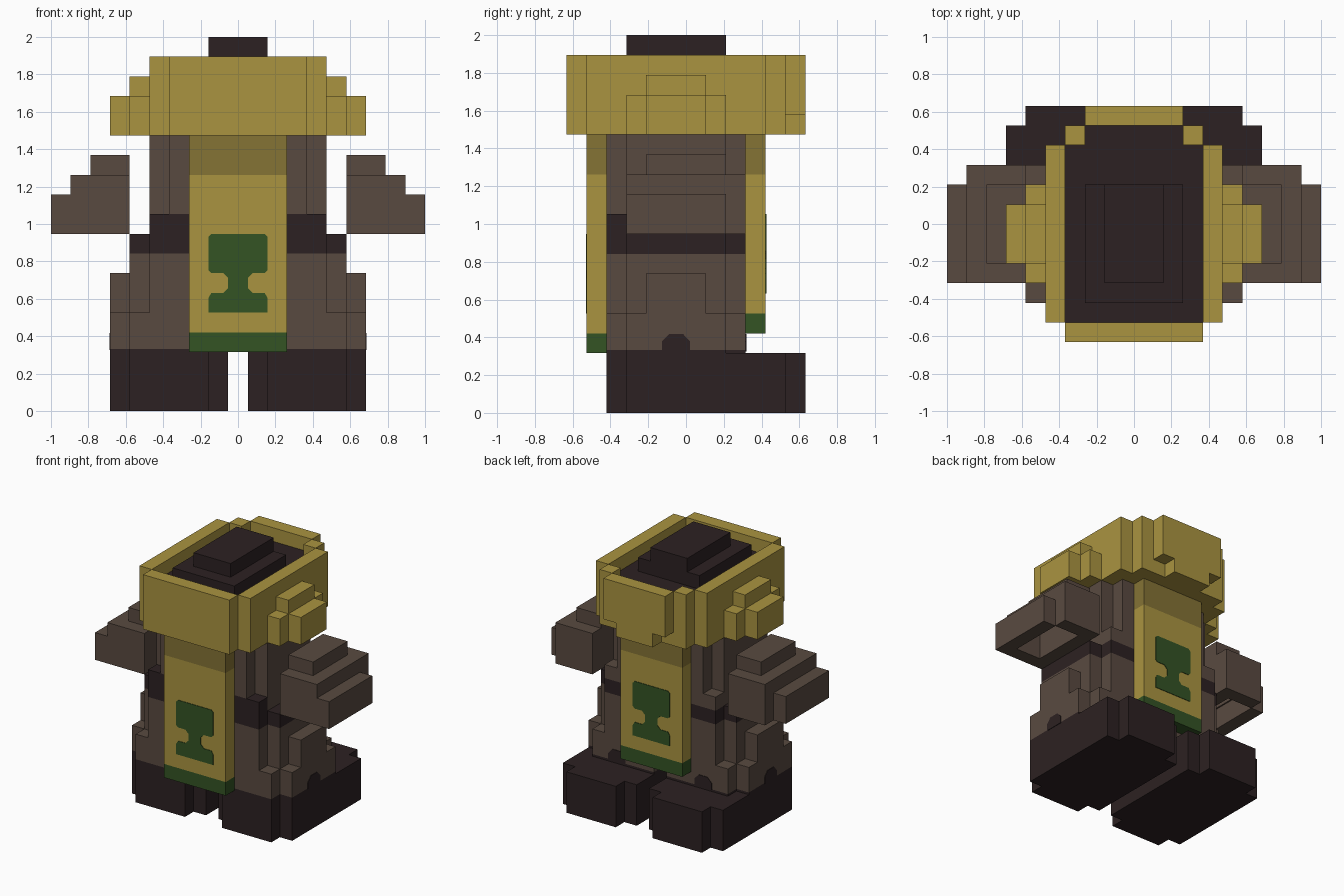
import bpy, bmesh

if "Cube" in bpy.data.objects:
    bpy.data.objects.remove(bpy.data.objects["Cube"])

U = 2 / 19  # edge length of one block


def material(name, hex_code):
    m = bpy.data.materials.new(name)
    rgb = [int(hex_code[i:i + 2], 16) / 255 for i in (0, 2, 4)]
    lin = [c / 12.92 if c <= 0.04045 else ((c + 0.055) / 1.055) ** 2.4 for c in rgb]
    m.diffuse_color = (*lin, 1)
    m.use_nodes = True
    m.node_tree.nodes["Principled BSDF"].inputs["Base Color"].default_value = m.diffuse_color
    return m


YELLOW = material("yellow", "AA9440")
OCHRE = material("shaded_yellow", "857335")
BROWN = material("brown", "594A40")
DARK = material("dark_brown", "2C2122")
GREEN = material("green", "335324")


def finish(name, bm, mat):
    mesh = bpy.data.meshes.new(name)
    bmesh.ops.recalc_face_normals(bm, faces=bm.faces)
    bm.to_mesh(mesh)
    bm.free()
    mesh.materials.append(mat)
    bpy.context.collection.objects.link(bpy.data.objects.new(name, mesh))


def blocks(name, mat, boxes, mirror=False):
    """Boxes in block units as x0, x1, y0, y1, z0, z1."""
    bm = bmesh.new()
    for x0, x1, y0, y1, z0, z1 in boxes:
        for s in ((1, -1) if mirror else (1,)):
            verts = bmesh.ops.create_cube(bm, size=1)["verts"]
            for v in verts:
                v.co = (s * U * ((x0 + x1) / 2 + v.co.x * (x1 - x0)),
                        U * ((y0 + y1) / 2 + v.co.y * (y1 - y0)),
                        U * ((z0 + z1) / 2 + v.co.z * (z1 - z0)))
    finish(name, bm, mat)


def plate(name, mat, profile, place, normal):
    """Thin plate extruded from a 2D profile."""
    bm = bmesh.new()
    face = bm.faces.new([bm.verts.new(place(a * U, b * U)) for a, b in profile])
    ext = bmesh.ops.extrude_face_region(bm, geom=[face])["geom"]
    moved = [g for g in ext if isinstance(g, bmesh.types.BMVert)]
    bmesh.ops.translate(bm, verts=moved, vec=[n * 0.004 for n in normal])
    finish(name, bm, mat)


# Feet and dark boot tops
blocks("feet", DARK, [(.5, 6.5, -3, 5, 0, 3), (1.5, 5.5, -4, 6, 0, 3)], True)
blocks("boot_tops", DARK, [(.5, 6.5, -3, 2, 3, 3.16), (.5, 5.5, -4, 3, 3, 3.16)], True)

# Legs with stepped hips
blocks("legs", BROWN, [(.5, 6.5, -3, 2, 3.16, 5), (.5, 5.5, -4, 3, 3.16, 5),
                       (4, 5.5, -3, 2, 5, 8), (5, 6.5, -2, 1, 5, 7)], True)
blocks("hips", BROWN, [(-4.5, 4.5, -4, 3, 5, 8)])

# Belt with a raised front
blocks("belt", DARK, [(-5.5, 5.5, -3, 2, 8, 9), (-4.5, 4.5, -4, 3, 8, 9),
                      (-4.5, 4.5, -4, -3, 9, 10)])

# Torso with stepped corners
blocks("torso", BROWN, [(-4.5, 4.5, -3, 2, 9, 14), (-3.5, 3.5, -4, 3, 10, 14),
                        (-4.5, 4.5, 2, 3, 9, 10), (-3.5, 3.5, 2, 3, 9, 14)])

# Hollow stepped arms
blocks("arms", BROWN, [(5.5, 9.5, -3, -2, 9, 11), (8.5, 9.5, -2, 2, 9, 11),
                       (5.5, 6.5, -2, 2, 9, 11), (5.5, 8.5, 2, 3, 9, 11),
                       (5.5, 8.5, -3, 3, 11, 12), (8.4, 9.5, -3, 2, 10.5, 11),
                       (5.5, 7.5, -2, 2, 12, 13)], True)

# Hanging cloths, front and back, each with a hem and an emblem
half = [(1.5, 5), (1.5, 5.75), (1.35, 6), (.75, 6), (.5, 6.25), (.5, 6.75),
        (.75, 7), (1.35, 7), (1.5, 7.15), (1.5, 8.85), (1.35, 9)]
emblem = half + [(-x, z) for x, z in reversed(half)]
for side, y0, y1, z0, face_y, n in (("front", -5, -4, 3, -5, -1), ("back", 3, 4, 4, 4, 1)):
    blocks(side + "_hem", GREEN, [(-2.5, 2.5, y0, y1, z0, z0 + 1)])
    blocks(side + "_cloth", YELLOW, [(-2.5, 2.5, y0, y1, z0 + 1, 12)])
    blocks(side + "_cloth_top", OCHRE, [(-2.5, 2.5, y0, y1, 12, 14)])
    plate(side + "_emblem", GREEN, emblem,
          lambda a, b: (a, face_y * U, b + (z0 - 3) * U), (0, n, 0))

# Dark arches above the boots
arch = [(-.7, 3.1), (-.7, 3.6), (-.35, 3.97), (.35, 3.97), (.7, 3.6), (.7, 3.1)]
for s in (-1, 1):
    plate("side_arch", DARK, arch, lambda a, b: (s * 6.5 * U, a - .5 * U, b), (s, 0, 0))
    plate("back_arch", DARK, arch, lambda a, b: (s * 3.5 * U + a, 3 * U, b), (0, 1, 0))

# Head band: rim walls, floor and face panel
blocks("head_band", YELLOW, [(-3.5, 3.5, -6, -5, 14, 18),
                             (-4.5, -3.5, -5, 4, 14, 18), (3.5, 4.5, -5, 4, 14, 18),
                             (-3.5, -2.5, 4, 5, 14, 18), (2.5, 3.5, 4, 5, 14, 18),
                             (-2.5, 2.5, 5, 6, 15, 18), (-1.5, 1.5, 5, 6, 14, 15),
                             (-3.5, 3.5, -5, 4, 14, 15), (-2.5, 2.5, 4, 5, 14, 15)])

# Stepped ears
blocks("ears", YELLOW, [(4.5, 5.5, -3, 2, 14, 16), (4.5, 5.5, -2, 1, 16, 17),
                        (5.5, 6.5, -2, 1, 14, 16)], True)

# Dark crown stepping up inside the band
blocks("crown", DARK, [(-3.5, 3.5, -5, 4, 15, 17), (-2.5, 2.5, 4, 5, 15, 17),
                       (-2.5, 2.5, -4, 2, 17, 18), (-1.5, 1.5, -3, 2, 18, 19)])
